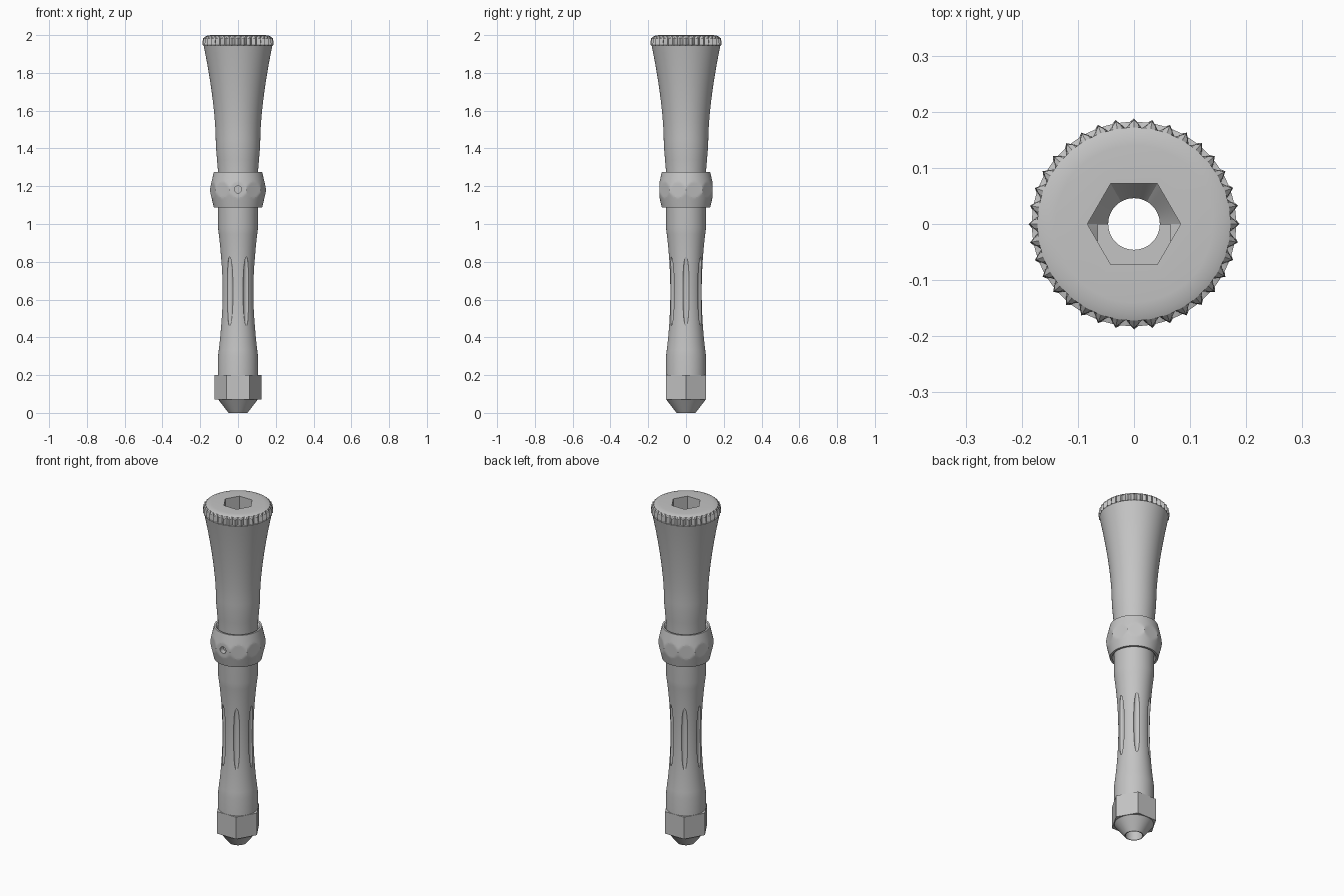
import bpy, bmesh, math
from mathutils import Matrix

cube = bpy.data.objects.get("Cube")
if cube:
    bpy.data.objects.remove(cube, do_unlink=True)

steel = bpy.data.materials.new("grey steel")
steel.use_nodes = True
GREY = (0.55, 0.55, 0.55, 1)
steel.diffuse_color = GREY
steel.node_tree.nodes["Principled BSDF"].inputs["Base Color"].default_value = GREY


def finish(name, bm):
    bmesh.ops.recalc_face_normals(bm, faces=bm.faces)
    mesh = bpy.data.meshes.new(name)
    bm.to_mesh(mesh)
    bm.free()
    mesh.materials.append(steel)
    obj = bpy.data.objects.new(name, mesh)
    bpy.context.collection.objects.link(obj)
    return obj


def activate(obj):
    bpy.ops.object.select_all(action='DESELECT')
    obj.select_set(True)
    bpy.context.view_layer.objects.active = obj


def smooth(obj):
    activate(obj)
    bpy.ops.object.shade_smooth_by_angle(angle=math.radians(28))


def cut(obj, cutter):
    mod = obj.modifiers.new("cut", 'BOOLEAN')
    mod.operation = 'DIFFERENCE'
    mod.solver = 'EXACT'
    mod.object = cutter
    activate(obj)
    bpy.ops.object.modifier_apply(modifier="cut")
    bpy.data.objects.remove(cutter, do_unlink=True)


def polygon(sides, apothem):
    """Radius of a regular polygon with a corner on +x, by angle."""
    step = math.tau / sides
    return lambda a: apothem / math.cos(a % step - step / 2)


def gear(teeth, tip, valley):
    """Radius of a ring of pointed teeth, by angle."""
    def radius(a):
        phase = (a * teeth / math.tau) % 1
        return valley + (tip - valley) * abs(1 - 2 * phase)
    return radius


def ring_solid(name, section, n):
    """Loft a closed section of (radius or radius function, z) round the axis."""
    bm = bmesh.new()
    rings = []
    for radius, z in section:
        ring = []
        for i in range(n):
            a = math.tau * (i + 1e-6) / n
            r = radius(a) if callable(radius) else radius
            ring.append(bm.verts.new((r * math.cos(a), r * math.sin(a), z)))
        rings.append(ring)
    for k, low in enumerate(rings):
        high = rings[(k + 1) % len(rings)]
        for i in range(n):
            j = (i + 1) % n
            bm.faces.new((low[i], low[j], high[j], high[i]))
    return finish(name, bm)


def cylinder(name, radius, depth, matrix):
    bm = bmesh.new()
    bmesh.ops.create_cone(bm, cap_ends=True, segments=48, radius1=radius,
                          radius2=radius, depth=depth, matrix=matrix)
    return finish(name, bm)


BORE = 0.046
socket = polygon(6, 0.072)

# Shaft: straight foot, waisted grip, flared head, toothed rim, hex socket and bore
section = [(0.106, 0.08), (0.106, 0.3)]
for i in range(1, 20):
    t = i / 10 - 1
    section.append((0.083 + 0.023 * t * t, 0.64 + 0.34 * t))
section += [(0.106, 0.98), (0.106, 1.28), (0.111, 1.34), (0.117, 1.41)]
for i in range(13):
    t = i / 12
    section.append((0.118 + 0.064 * t ** 1.6, 1.45 + 0.495 * t))
section += [(gear(36, 0.188, 0.17), 1.947), (gear(36, 0.186, 0.17), 1.982),
            (0.172, 1.993), (0.16, 1.998), (0.14, 2.0),
            (socket, 2.0), (socket, 1.84), (BORE, 1.8), (BORE, 0.08)]
shaft = ring_solid("shaft", section, 144)

# Six slender flutes in the waist
bm = bmesh.new()
for i in range(6):
    place = (Matrix.Rotation(i * math.tau / 6, 4, 'Z')
             @ Matrix.Translation((0.086, 0, 0.645))
             @ Matrix.Diagonal((0.012, 0.018, 0.19, 1)))
    bmesh.ops.create_uvsphere(bm, u_segments=24, v_segments=24, radius=1, matrix=place)
cut(shaft, finish("flute_cutter", bm))
smooth(shaft)

# Ledge filling one half of the socket floor
bm = bmesh.new()
bmesh.ops.create_cube(bm, size=1, matrix=Matrix.Translation((0, -0.036, 1.83))
                      @ Matrix.Diagonal((0.13, 0.072, 0.04, 1)))
ledge = finish("socket_ledge", bm)
cut(ledge, cylinder("ledge_cutter", BORE, 0.2, Matrix.Translation((0, 0, 1.83))))

# Collar: double-tapered barrel with ten flats
flats = polygon(10, 0.14)


def barrel(r):
    return lambda a: min(r, flats(a))


section = [(0.1, 1.11), (0.116, 1.088), (0.128, 1.088)]
section += [(barrel(0.128 + 0.022 * i / 12), 1.088 + 0.092 * i / 12) for i in range(1, 13)]
section += [(barrel(0.15 - 0.022 * i / 12), 1.18 + 0.095 * i / 12) for i in range(1, 12)]
section += [(0.128, 1.275), (0.118, 1.275), (0.1, 1.25)]
collar = ring_solid("collar", section, 120)
hole_place = Matrix.Translation((0, -0.135, 1.183)) @ Matrix.Rotation(math.pi / 2, 4, 'X')
cut(collar, cylinder("hole_cutter", 0.019, 0.05, hole_place))
activate(collar)
bpy.ops.object.shade_smooth_by_angle(angle=math.radians(10))

# Hex nut and hollow tapered tip
nut = polygon(6, 0.107)
smooth(ring_solid("hex_nut", [(nut, 0.07), (nut, 0.2), (0.09, 0.2), (0.09, 0.07)], 48))
smooth(ring_solid("tip", [(BORE, 0), (0.05, 0), (0.104, 0.07), (0.104, 0.08),
                          (BORE, 0.08)], 64))
